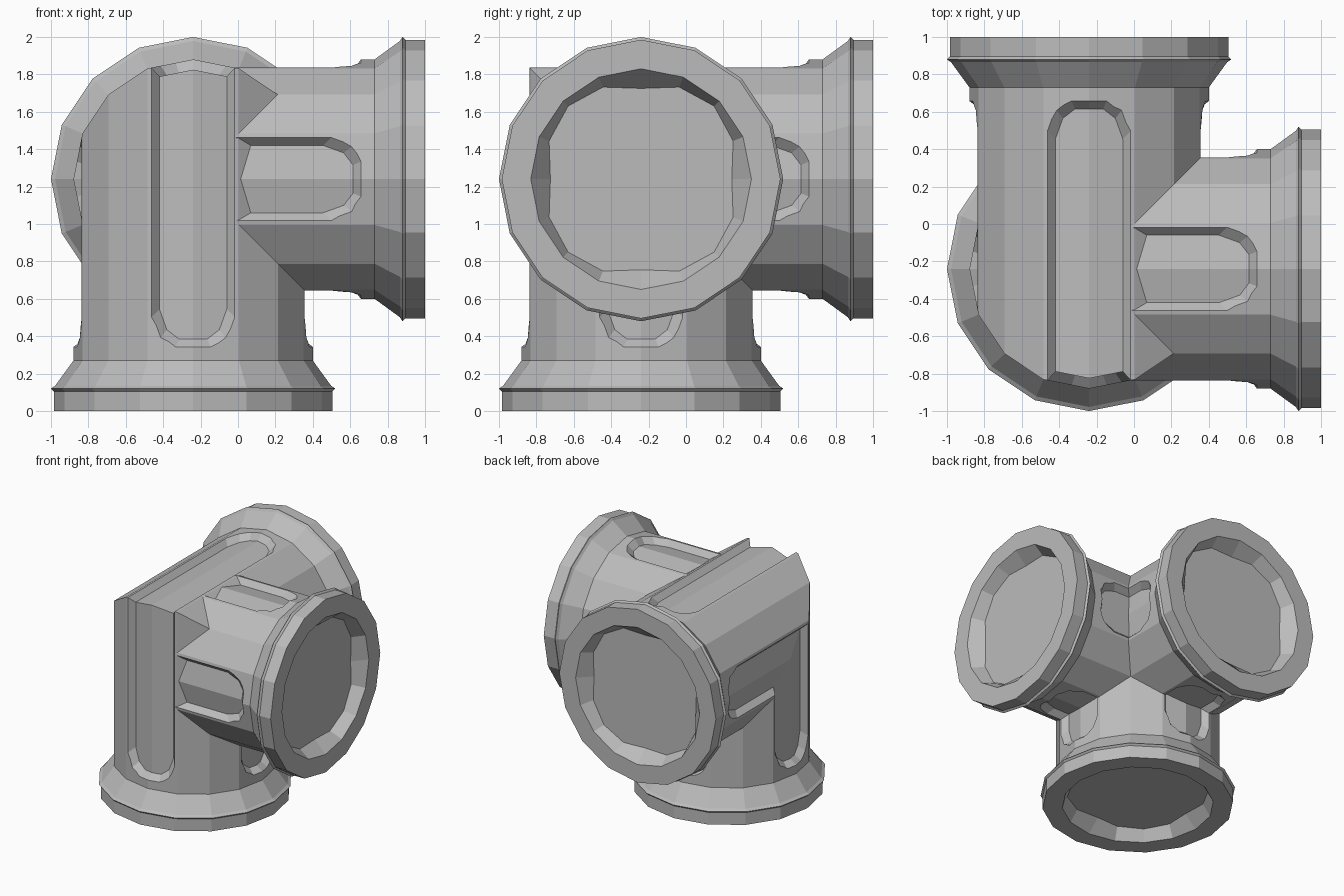
import bpy, bmesh
from math import sin, cos, pi
from mathutils import Matrix, Vector

cube = bpy.data.objects.get("Cube")
if cube:
    bpy.data.objects.remove(cube, do_unlink=True)

SIDES = 16
CENTRE = Vector((-0.24, -0.24, 1.24))
X, Y, Z = Vector((1, 0, 0)), Vector((0, 1, 0)), Vector((0, 0, 1))

grey = bpy.data.materials.new("plain grey")
grey.diffuse_color = (0.5, 0.5, 0.5, 1)
grey.use_nodes = True
grey.node_tree.nodes["Principled BSDF"].inputs["Base Color"].default_value = (0.5, 0.5, 0.5, 1)

# Pipe outline: distance along the arm, radius, extra radius at the diagonals
PROFILE = [(-0.75, 0.64, 0), (0.97, 0.64, 0), (1.105, 0.738, 0), (1.12, 0.76, 0),
           (1.135, 0.745, 0), (1.24, 0.745, 0), (1.24, 0.59, 0), (1.14, 0.485, 0.067)]


def make_object(name, bm):
    bm.normal_update()
    bmesh.ops.recalc_face_normals(bm, faces=bm.faces[:])
    if bm.calc_volume(signed=True) < 0:
        bmesh.ops.reverse_faces(bm, faces=bm.faces[:])
    mesh = bpy.data.meshes.new(name)
    bm.to_mesh(mesh)
    bm.free()
    obj = bpy.data.objects.new(name, mesh)
    bpy.context.collection.objects.link(obj)
    return obj


def bridge(bm, a, b):
    for i in range(len(a)):
        j = (i + 1) % len(a)
        bm.faces.new((a[i], a[j], b[j], b[i]))


def lathe_pipe(name):
    bm = bmesh.new()
    rings = []
    for dist, radius, square in PROFILE:
        ring = []
        for i in range(SIDES):
            a = 2 * pi * i / SIDES
            r = radius + square * abs(sin(2 * a))
            ring.append(bm.verts.new((r * cos(a), r * sin(a), dist)))
        rings.append(ring)
    for a, b in zip(rings, rings[1:]):
        bridge(bm, a, b)
    bm.faces.new(rings[0])
    bm.faces.new(rings[-1])
    return make_object(name, bm)


# Four round-ended groove cutters with sloping walls and ridged floors
def groove_cutters():
    bm = bmesh.new()

    def ring(turn, grow, lift):
        w, end = 0.18 + grow, 0.855 + grow
        half = [(w, -0.9), (w, end - 0.16), (w * 0.78, end - 0.05), (w * 0.42, end)]
        outline = [(0, -0.9)] + half + [(0, end)] + [(-u, v) for u, v in reversed(half)]
        return [bm.verts.new(turn @ Vector((0.585 - 0.2 * abs(u) + lift, u, v)))
                for u, v in outline]

    for k in range(4):
        turn = Matrix.Rotation(k * pi / 2, 3, 'Z')
        low, high = ring(turn, 0, 0), ring(turn, 0.1, 0.13)
        bridge(bm, low, high)
        for r in (low, high):
            bm.faces.new(r[:6])
            bm.faces.new(r[5:] + r[:1])
    return make_object("groove_cutters", bm)


# One pipe arm, grooved and trimmed where it joins its neighbours
def pipe_arm(name, direction, side, cut_normal, cut_offset):
    arm, cutter = lathe_pipe(name), groove_cutters()
    mod = arm.modifiers.new("grooves", 'BOOLEAN')
    mod.operation, mod.solver, mod.object = 'DIFFERENCE', 'EXACT', cutter
    bpy.context.view_layer.update()
    bpy.context.view_layer.objects.active = arm
    bpy.ops.object.modifier_apply(modifier=mod.name)
    bpy.data.objects.remove(cutter, do_unlink=True)
    basis = Matrix((side, direction.cross(side), direction)).transposed().to_4x4()
    bm = bmesh.new()
    bm.from_mesh(arm.data)
    bm.transform(basis)
    bmesh.ops.bisect_plane(bm, geom=bm.verts[:] + bm.edges[:] + bm.faces[:],
                           plane_co=cut_normal * cut_offset, plane_no=cut_normal,
                           clear_inner=True)
    bm.transform(Matrix.Translation(CENTRE))
    bm.to_mesh(arm.data)
    bm.free()
    arm.data.materials.clear()
    arm.data.materials.append(grey)
    for p in arm.data.polygons:
        p.use_smooth = False
        p.material_index = 0


# Lower and rear arms form a mitred elbow; the third arm branches from its side
pipe_arm("lower_pipe", -Z, X, -Z - Y, 0)
pipe_arm("rear_pipe", Y, X, Y + Z, 0)
pipe_arm("side_pipe", X, Y, X, 0.22)
